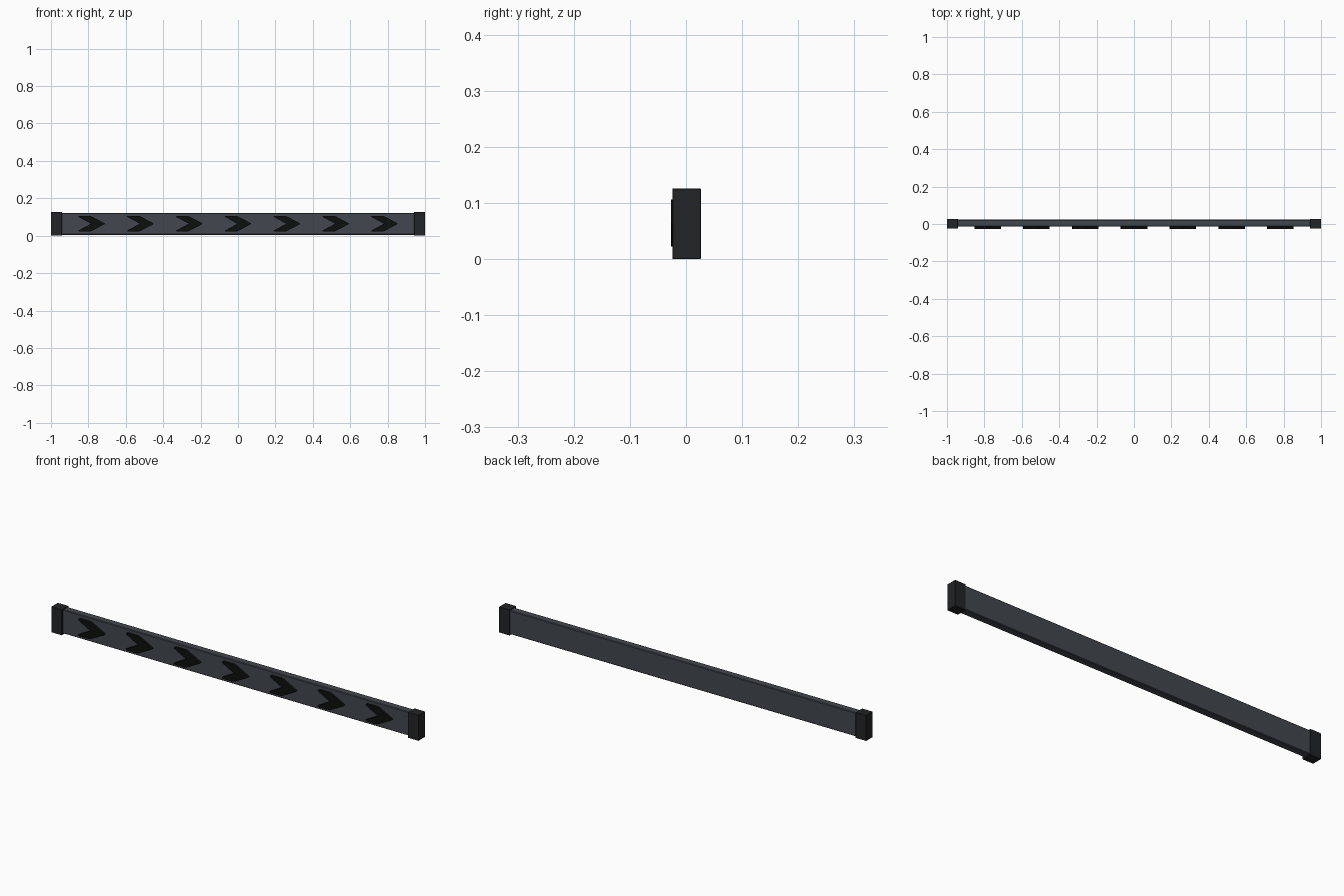
import bpy, bmesh

if "Cube" in bpy.data.objects:
    bpy.data.objects.remove(bpy.data.objects["Cube"])

def material(name, rgb):
    m = bpy.data.materials.new(name)
    m.diffuse_color = (*rgb, 1)
    m.use_nodes = True
    m.node_tree.nodes["Principled BSDF"].inputs["Base Color"].default_value = m.diffuse_color
    return m

rail_mat = material("slate", (0.055, 0.062, 0.075))
cap_mat = material("dark_plastic", (0.016, 0.017, 0.019))
arrow_mat = material("black", (0.004, 0.005, 0.004))

def prism(name, profile, to3d, direction, mat, bevel=0):
    # extrude a closed profile along a direction
    bm = bmesh.new()
    face = bm.faces.new([bm.verts.new(to3d(*p)) for p in profile])
    ext = bmesh.ops.extrude_face_region(bm, geom=[face])
    bmesh.ops.translate(bm, vec=direction,
                        verts=[v for v in ext["geom"] if isinstance(v, bmesh.types.BMVert)])
    bmesh.ops.recalc_face_normals(bm, faces=bm.faces)
    if bevel:
        bmesh.ops.bevel(bm, geom=bm.edges[:], offset=bevel, segments=1, affect='EDGES')
    mesh = bpy.data.meshes.new(name)
    bm.to_mesh(mesh)
    bm.free()
    mesh.materials.append(mat)
    ob = bpy.data.objects.new(name, mesh)
    bpy.context.collection.objects.link(ob)
    return ob

def rect(y0, y1, z0, z1):
    return [(y0, z0), (y1, z0), (y1, z1), (y0, z1)]

# long rail with softened edges
prism("rail", rect(-0.014, 0.023, 0.005, 0.122),
      lambda y, z: (-0.97, y, z), (1.94, 0, 0), rail_mat, 0.003)

# end caps
for side, x in (("left", -1.0), ("right", 0.942)):
    prism(side + "_end_cap", rect(-0.0245, 0.0265, 0, 0.126),
          lambda y, z: (x, y, z), (0.058, 0, 0), cap_mat, 0.001)

# row of raised chevrons
chevron = [(-0.071, 0.037), (-0.067, 0.042), (-0.010, 0.042), (0.0, 0.039),
           (0.067, 0.004), (0.071, 0.0)]
chevron += [(x, -z) for x, z in chevron[-2::-1]] + [(-0.003, 0)]
for i in range(7):
    cx = (i - 3) * 0.261
    prism(f"chevron_{i + 1}", chevron,
          lambda x, z: (cx + x, -0.0265, 0.064 + z), (0, 0.014, 0), arrow_mat)
